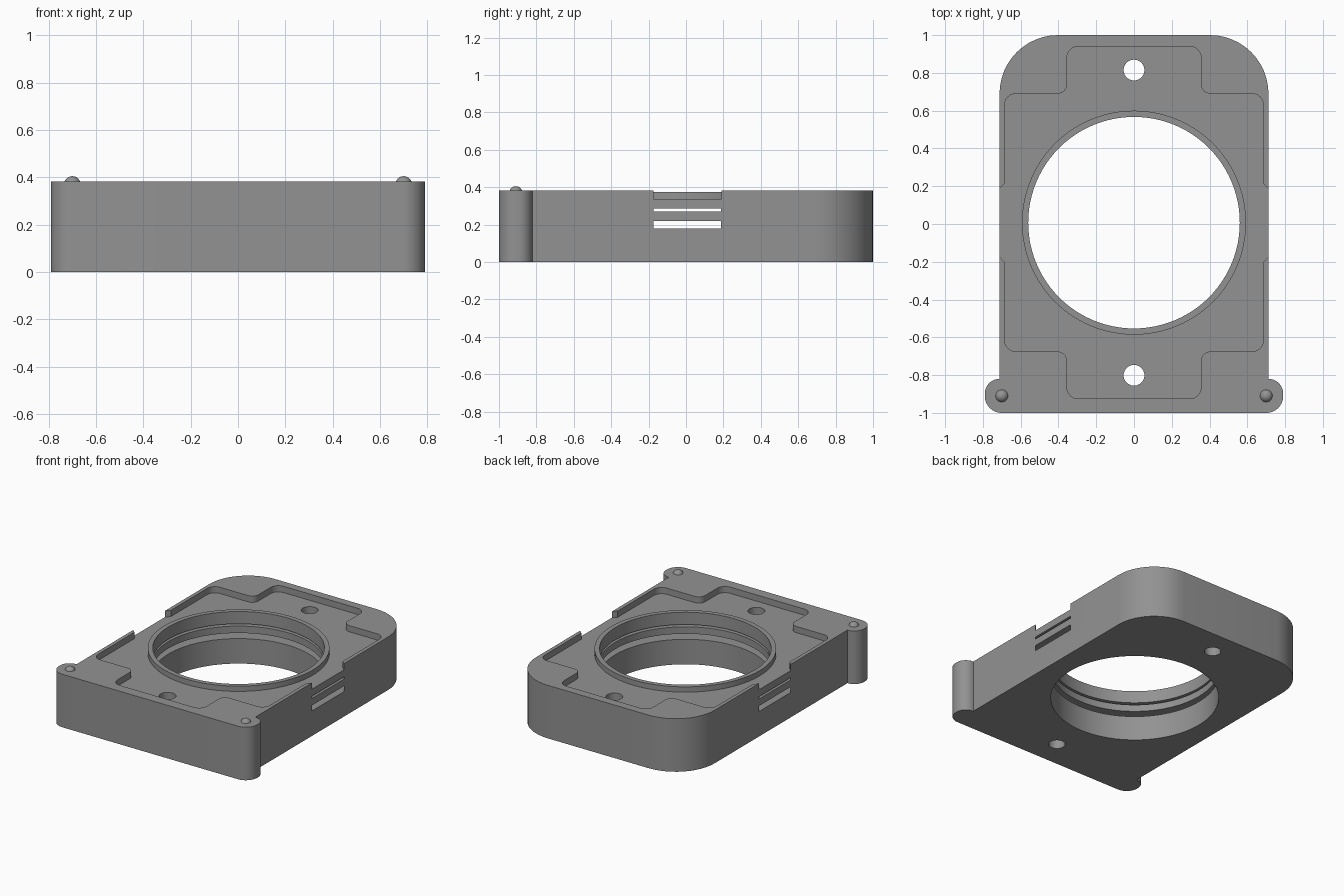
import bpy, bmesh, math
from mathutils import Vector

cube = bpy.data.objects.get("Cube")
if cube:
    bpy.data.objects.remove(cube, do_unlink=True)

grey = bpy.data.materials.new("matte grey")
grey.use_nodes = True
colour = (0.29, 0.29, 0.29, 1)
grey.diffuse_color = colour
grey.node_tree.nodes["Principled BSDF"].inputs["Base Color"].default_value = colour

CY = 0.007      # centre of the bore along y
TOP = 0.382     # top of the rim
FLOOR = 0.337   # floor of the shallow recess


def rounded(corners, steps=12):
    """Polygon from (x, y, radius) corners, each replaced by an arc."""
    pts = []
    for i, (x, y, r) in enumerate(corners):
        p = Vector((x, y))
        if r == 0:
            pts.append(p)
            continue
        a = (Vector(corners[i - 1][:2]) - p).normalized()
        b = (Vector(corners[(i + 1) % len(corners)][:2]) - p).normalized()
        c = p + (a + b) * r
        for k in range(steps + 1):
            t = k / steps * math.pi / 2
            pts.append(c - b * r * math.cos(t) - a * r * math.sin(t))
    return pts


def circle(x, y, r, n=96):
    return [Vector((x + r * math.cos(2 * math.pi * k / n),
                    y + r * math.sin(2 * math.pi * k / n))) for k in range(n)]


def prism(name, pts, z0, z1):
    """Upright solid from a flat outline."""
    bm = bmesh.new()
    face = bm.faces.new([bm.verts.new((p.x, p.y, z0)) for p in pts])
    top = bmesh.ops.extrude_face_region(bm, geom=[face])["geom"]
    verts = [v for v in top if isinstance(v, bmesh.types.BMVert)]
    bmesh.ops.translate(bm, vec=(0, 0, z1 - z0), verts=verts)
    bmesh.ops.recalc_face_normals(bm, faces=bm.faces)
    mesh = bpy.data.meshes.new(name)
    bm.to_mesh(mesh)
    bm.free()
    mesh.materials.append(grey)
    obj = bpy.data.objects.new(name, mesh)
    bpy.context.collection.objects.link(obj)
    return obj


def activate(obj):
    bpy.ops.object.select_all(action="DESELECT")
    obj.select_set(True)
    bpy.context.view_layer.objects.active = obj


def combine(target, tool, operation="DIFFERENCE"):
    mod = target.modifiers.new("combine", "BOOLEAN")
    mod.operation = operation
    mod.solver = "EXACT"
    mod.object = tool
    activate(target)
    bpy.ops.object.modifier_apply(modifier=mod.name)
    bpy.data.objects.remove(tool, do_unlink=True)


def mirrored(half):
    """Close a right-hand half outline with its left-hand mirror image."""
    return half + [(-x, y, r) for x, y, r in reversed(half)]


# Block with two ears at the front and large rounded corners at the back
body = prism("housing", rounded(mirrored([
    (0.79, -1, 0.09), (0.79, -0.82, 0.078), (0.712, -0.82, 0),
    (0.712, 1, 0.31)])), 0, TOP)

# Recess with a lobe at each end
combine(body, prism("recess", rounded(mirrored([
    (0.355, -0.925, 0.06), (0.355, -0.675, 0.05), (0.685, -0.675, 0.06),
    (0.685, 0.69, 0.06), (0.355, 0.69, 0.05), (0.355, 0.94, 0.06)])),
    FLOOR, 0.6))

# Gaps in the thin side walls
combine(body, prism("side_gap", rounded(mirrored([
    (0.67, CY - 0.22, 0), (0.73, CY - 0.165, 0),
    (0.73, CY + 0.165, 0), (0.67, CY + 0.22, 0)])), FLOOR, 0.6))

# Raised collar, then the bore through everything
combine(body, prism("collar", circle(0, CY, 0.593), 0.31, 0.375), "UNION")
combine(body, prism("bore", circle(0, CY, 0.56), -0.1, 0.6))

# Ring grooves wide enough to break through the flat sides
for low, high in ((0.18, 0.22), (0.27, 0.286)):
    combine(body, prism("groove", circle(0, CY, 0.735), low, high))

# Screw holes
for y in (CY - 0.808, CY + 0.808):
    combine(body, prism("screw_hole", circle(0, y, 0.055, 40), -0.1, 0.6))

activate(body)
bpy.ops.object.shade_smooth_by_angle(angle=math.radians(30))

# Domed pips on the ears
for side, x in (("left", 0.70), ("right", -0.70)):
    bpy.ops.mesh.primitive_uv_sphere_add(segments=32, ring_count=16,
                                         radius=0.035, location=(x, -0.91, 0.37))
    pip = bpy.context.object
    pip.name = side + "_pip"
    pip.data.materials.append(grey)
    bpy.ops.object.shade_smooth()
